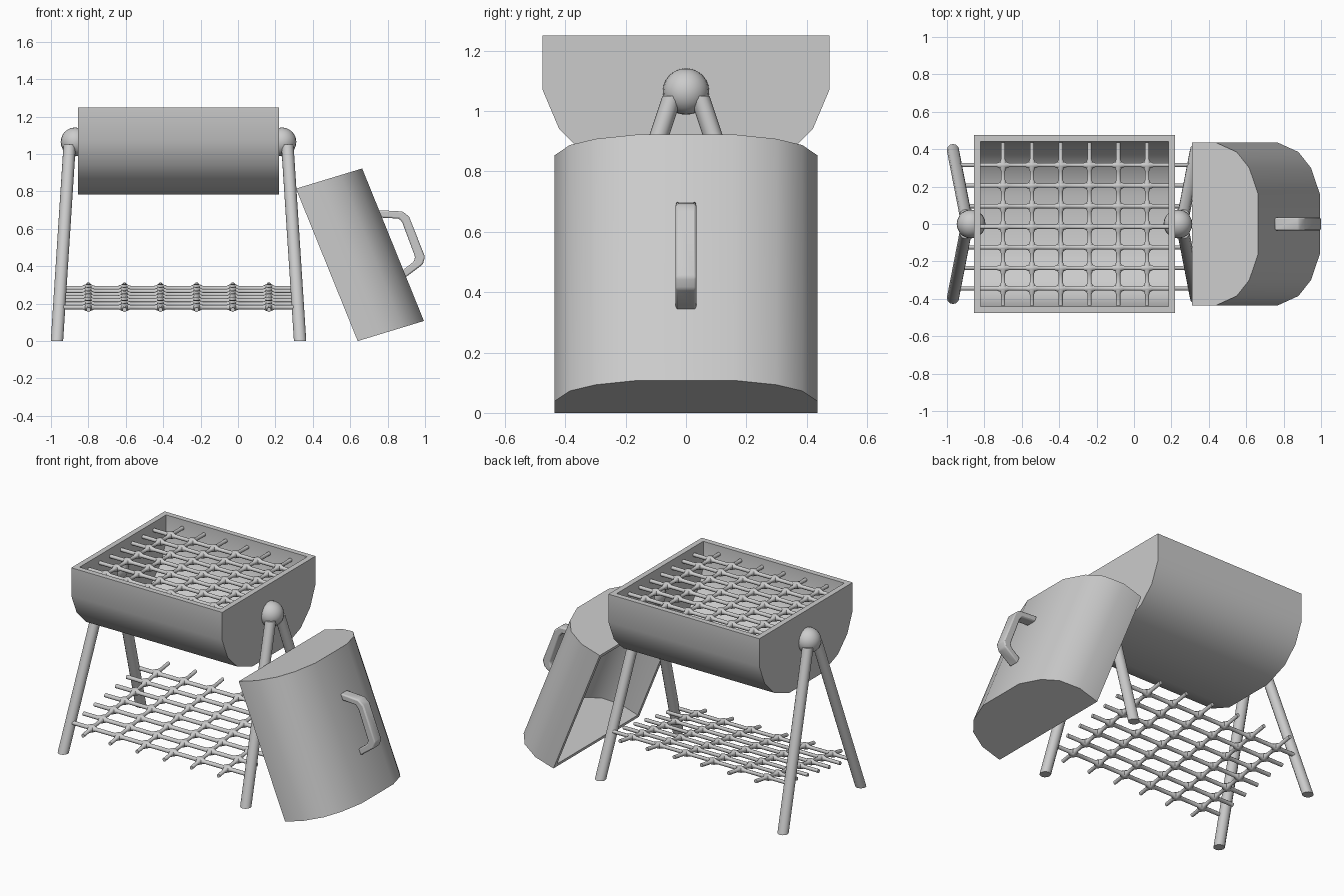
import bpy, bmesh, math
from mathutils import Vector

if "Cube" in bpy.data.objects:
    bpy.data.objects.remove(bpy.data.objects["Cube"])


def finish(name, bm, angle=40, bevel=0):
    bmesh.ops.recalc_face_normals(bm, faces=bm.faces)
    me = bpy.data.meshes.new(name)
    bm.to_mesh(me)
    bm.free()
    ob = bpy.data.objects.new(name, me)
    bpy.context.collection.objects.link(ob)
    bpy.ops.object.select_all(action='DESELECT')
    ob.select_set(True)
    bpy.context.view_layer.objects.active = ob
    bpy.ops.object.shade_smooth_by_angle(angle=math.radians(angle))
    if bevel:
        m = ob.modifiers.new("bevel", 'BEVEL')
        m.width, m.segments = bevel, 2
    return ob


def strip(bm, a, b):
    # quads between two open rows of verts
    for i in range(len(a) - 1):
        bm.faces.new((a[i], a[i + 1], b[i + 1], b[i]))


def half_barrel(name, half, wall, origin, axis, depth):
    """Hollow half barrel: half = (y, depth) profile, open at depth 0."""
    origin, axis, depth = Vector(origin), Vector(axis), Vector(depth).normalized()
    prof = half + [(-y, d) for y, d in reversed(half)]
    w, dm = half[0][0], half[-1][1]
    inner = [(y * (1 - wall / w), d * (1 - wall / dm)) for y, d in prof]
    bm = bmesh.new()
    t = wall / axis.length

    def row(p, k):
        return [bm.verts.new(origin + axis * k + Vector((0, y, 0)) + depth * d) for y, d in p]
    o0, o1, i0, i1 = row(prof, 0), row(prof, 1), row(inner, t), row(inner, 1 - t)
    strip(bm, o0, o1)
    strip(bm, i0, i1)
    for loop in (o0, o1, i0, i1):
        bm.faces.new(loop)
    # rim around the opening
    oc, ic = [o0[0], o1[0], o1[-1], o0[-1]], [i0[0], i1[0], i1[-1], i0[-1]]
    strip(bm, oc + oc[:1], ic + ic[:1])
    return finish(name, bm)


def bar(bm, start, end, nodes, axis, offset):
    # octagonal rod with a swelling at every crossing
    stations = [(start, .012)]
    for n in nodes:
        stations += [(n - .032, .012), (n - .012, .021), (n + .012, .021), (n + .032, .012)]
    stations.append((end, .012))
    rings = []
    for s, r in stations:
        ring = []
        for k in range(8):
            a = math.tau * (k + .5) / 8
            u, v = offset + r * math.cos(a), r * math.sin(a)
            ring.append(bm.verts.new((s, u, v) if axis == 'x' else (u, s, v)))
        rings.append(ring)
    for a, b in zip(rings, rings[1:]):
        strip(bm, a + a[:1], b + b[:1])
    bm.faces.new(rings[0])
    bm.faces.new(rings[-1])


def grate(name, x0, x1, cols, z, slope):
    rows = [-.345 + .11 * i for i in range(7)]
    bm = bmesh.new()
    for y in rows:
        bar(bm, x0, x1, cols, 'x', y)
    for x in cols:
        bar(bm, -.435, .435, rows, 'y', x)
    for v in bm.verts:
        v.co.z += z + slope * v.co.y
    return finish(name, bm, 50)


# fire tub and lid
half_barrel("fire_tub", [(.475, 0), (.475, .18), (.42, .31), (.325, .405), (.17, .465)],
            .035, (-.855, 0, 1.25), (1.075, 0, 0), (0, 0, -1))
half_barrel("lid", [(.435, 0), (.435, .135), (.385, .25), (.30, .32), (.16, .37)],
            .025, (.31, 0, .815), (.33, 0, -.815), (.355, 0, .108))

# cooking grate and tilted lower shelf
grate("cooking_grate", -.83, .195, [-.70 + .154 * i for i in range(6)], 1.20, 0)
grate("lower_shelf", -.935, .30, [-.80 + .193 * i for i in range(6)], .235, .155)

# pivot balls and splayed legs
cx = -.318
for side, s in (("left", -1), ("right", 1)):
    bm = bmesh.new()
    bmesh.ops.create_uvsphere(bm, u_segments=20, v_segments=12, radius=.077)
    bmesh.ops.translate(bm, verts=bm.verts, vec=(cx + s * .553, 0, 1.065))
    finish(side + "_pivot_ball", bm)
    for end, e in (("front", -1), ("back", 1)):
        bm = bmesh.new()
        bmesh.ops.create_cone(bm, cap_ends=True, segments=12, radius1=.033, radius2=.033, depth=1)
        for v in bm.verts:
            top = v.co.z > 0
            v.co.x += cx + s * (.582 if top else .65)
            v.co.y += e * (.045 if top else .395)
            v.co.z = 1.05 if top else 0
        finish(f"{side}_{end}_leg", bm)

# lid handle
outline = [(.75, .70), (.88, .693), (.915, .665), (1.0, .45), (.988, .41), (.895, .34),
           (.88, .378), (.94, .425), (.947, .45), (.878, .635), (.86, .655), (.765, .66)]
bm = bmesh.new()
face = bm.faces.new([bm.verts.new((x, -.034, z)) for x, z in outline])
ext = bmesh.ops.extrude_face_region(bm, geom=[face])
bmesh.ops.translate(bm, vec=(0, .068, 0),
                    verts=[g for g in ext["geom"] if isinstance(g, bmesh.types.BMVert)])
finish("lid_handle", bm, 40, .008)
